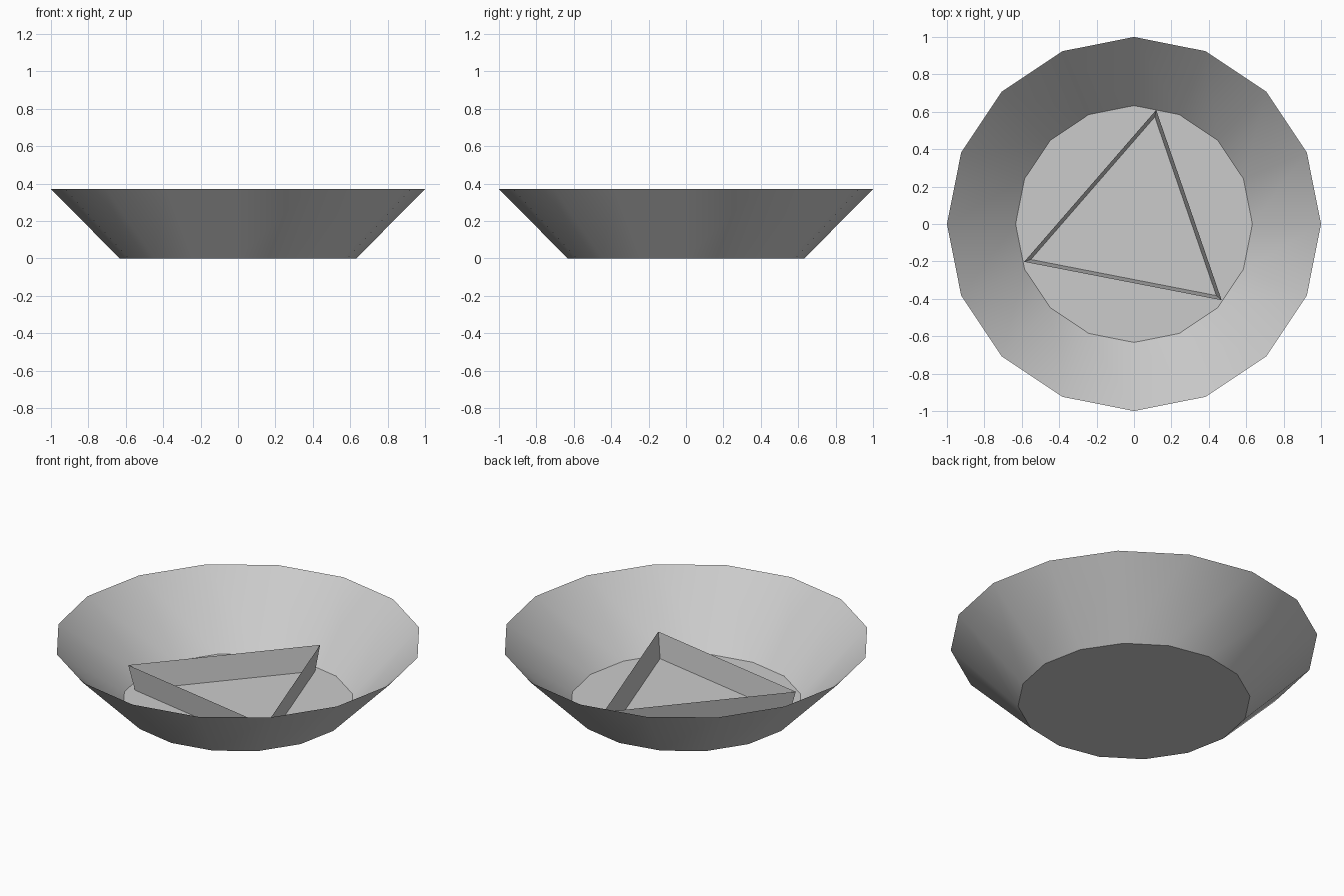
import bpy, bmesh
from math import cos, sin, radians, tau

if "Cube" in bpy.data.objects:
    bpy.data.objects.remove(bpy.data.objects["Cube"])


def open_frustum(name, sides, r_low, r_high, height, turn=0.0, floor=True):
    """Single-skin flared wall, open at the top, with an optional floor."""
    bm = bmesh.new()
    rings = []
    for r, z in ((r_low, 0.0), (r_high, height)):
        rings.append([bm.verts.new((r * cos(turn + tau * i / sides),
                                    r * sin(turn + tau * i / sides), z))
                      for i in range(sides)])
    low, high = rings
    for i in range(sides):
        j = (i + 1) % sides
        bm.faces.new((low[i], low[j], high[j], high[i]))
    if floor:
        bm.faces.new(low[::-1])
    mesh = bpy.data.meshes.new(name)
    bm.to_mesh(mesh)
    bm.free()
    obj = bpy.data.objects.new(name, mesh)
    bpy.context.collection.objects.link(obj)
    return obj


# Sixteen-sided flared bowl, smooth wall with a sharp floor edge
bowl = open_frustum("bowl", 16, 0.633, 1.0, 0.37)
bpy.context.view_layer.objects.active = bowl
bowl.select_set(True)
bpy.ops.object.shade_smooth_by_angle(angle=radians(30))

# Low three-sided rim standing on the bowl floor
open_frustum("triangle_rim", 3, 0.583, 0.621, 0.145, turn=radians(79), floor=False)
